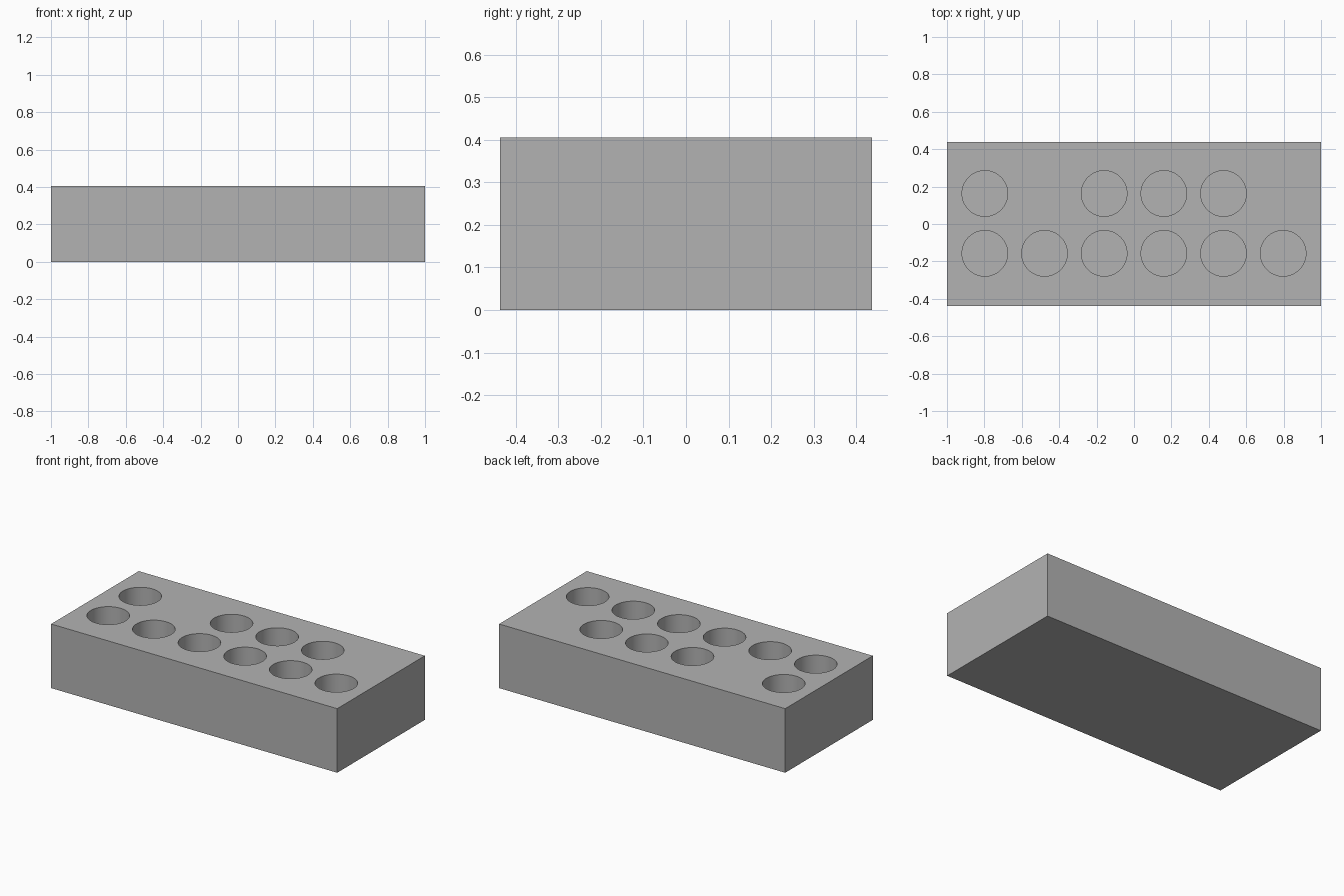
import bpy
import bmesh
from mathutils import Matrix

cube = bpy.data.objects.get("Cube")
if cube:
    bpy.data.objects.remove(cube, do_unlink=True)

LENGTH, WIDTH, HEIGHT = 2.0, 0.875, 0.405
HOLE_RADIUS, HOLE_DEPTH, PITCH = 0.122, 0.3, 0.319
FRONT_Y, BACK_Y = -0.157, 0.163

grey = bpy.data.materials.new("plain grey")
grey.use_nodes = True
grey.diffuse_color = (0.45, 0.45, 0.45, 1)
grey.node_tree.nodes["Principled BSDF"].inputs["Base Color"].default_value = (0.45, 0.45, 0.45, 1)


def make_object(name, bm):
    mesh = bpy.data.meshes.new(name)
    bm.to_mesh(mesh)
    bm.free()
    mesh.materials.append(grey)
    obj = bpy.data.objects.new(name, mesh)
    bpy.context.collection.objects.link(obj)
    return obj


# Solid block
bm = bmesh.new()
bmesh.ops.create_cube(bm, size=1, matrix=Matrix.Translation((0, 0, HEIGHT / 2))
                      @ Matrix.Diagonal((LENGTH, WIDTH, HEIGHT, 1)))
block = make_object("rack_block", bm)

# Hole cutters: full front row, back row with two positions left solid
holes = [(i, FRONT_Y) for i in range(6)] + [(i, BACK_Y) for i in (0, 2, 3, 4)]
bm = bmesh.new()
top = HEIGHT + 0.1
bottom = HEIGHT - HOLE_DEPTH
for i, y in holes:
    bmesh.ops.create_cone(bm, cap_ends=True, segments=64, radius1=HOLE_RADIUS,
                          radius2=HOLE_RADIUS, depth=top - bottom,
                          matrix=Matrix.Translation(((i - 2.5) * PITCH, y, (top + bottom) / 2)))
cutter = make_object("hole_cutter", bm)
cutter.hide_render = True

# Cut the blind holes and keep their rims sharp
cut = block.modifiers.new("holes", 'BOOLEAN')
cut.operation = 'DIFFERENCE'
cut.solver = 'EXACT'
cut.object = cutter
bpy.ops.object.select_all(action='DESELECT')
block.select_set(True)
bpy.context.view_layer.objects.active = block
bpy.ops.object.modifier_apply(modifier=cut.name)
bpy.data.objects.remove(cutter, do_unlink=True)
bpy.ops.object.shade_smooth_by_angle(angle=0.5)
